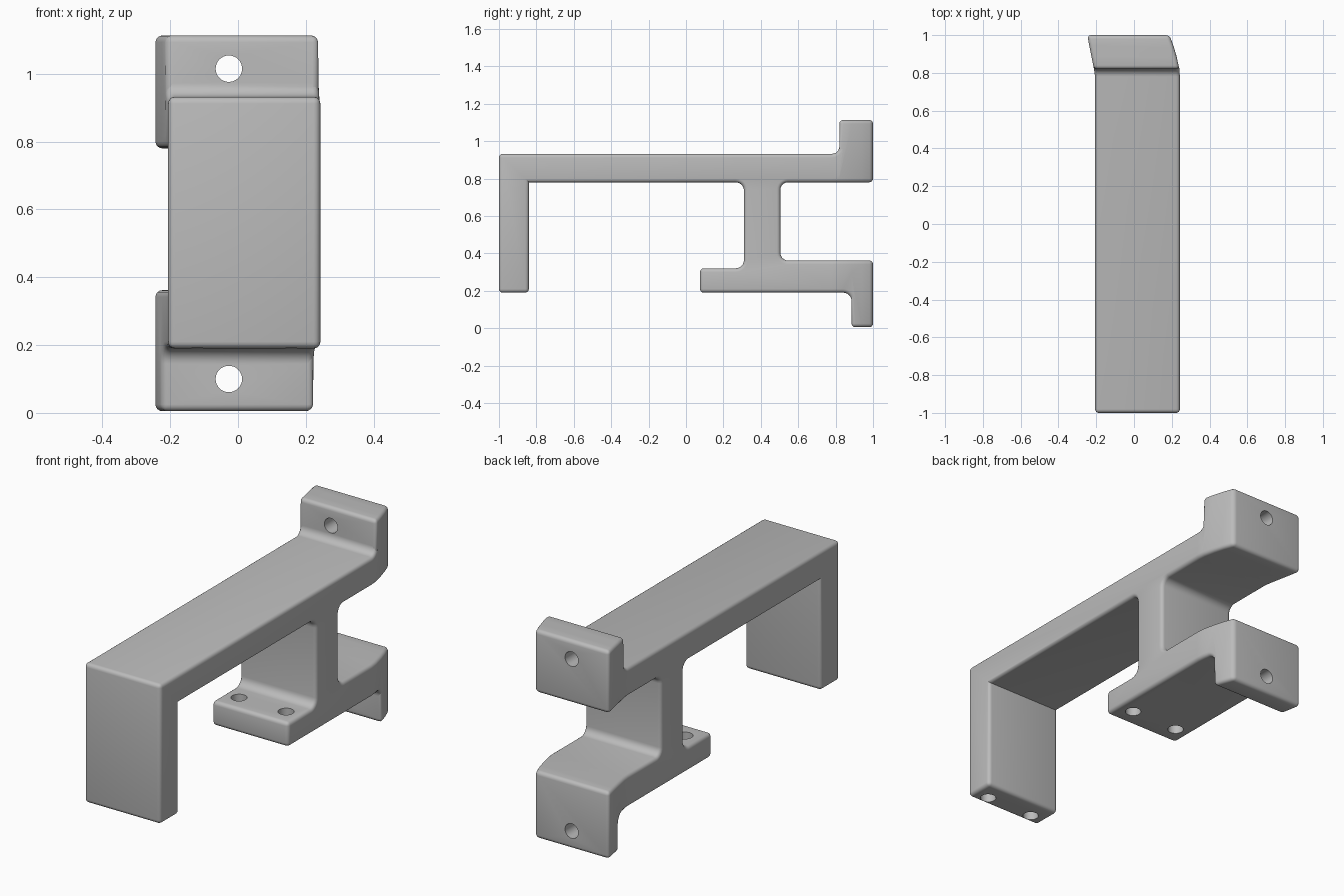
import bpy, bmesh, math
from mathutils import Vector

cube = bpy.data.objects.get("Cube")
if cube:
    bpy.data.objects.remove(cube, do_unlink=True)

# Side profile as (y, z, fillet radius); inner corners carry the fillets
PROFILE = [
    (-1.0, 0.19, 0), (-0.84, 0.19, 0), (-0.84, 0.78, 0), (0.31, 0.78, 0.045),
    (0.31, 0.32, 0.045), (0.075, 0.32, 0), (0.075, 0.19, 0), (0.885, 0.19, 0.045),
    (0.885, 0.005, 0), (1.0, 0.005, 0), (1.0, 0.362, 0), (0.505, 0.362, 0.04),
    (0.505, 0.78, 0.04), (1.0, 0.78, 0), (1.0, 1.113, 0), (0.82, 1.113, 0),
    (0.82, 0.932, 0.04), (-1.0, 0.932, 0),
]
# Plan outline as (y, low x, high x); the mounting end sweeps sideways
STATIONS = [
    (-1.0, -0.206, 0.243), (0.78, -0.206, 0.243), (0.82, -0.212, 0.24),
    (0.885, -0.225, 0.226), (0.94, -0.236, 0.21), (1.0, -0.247, 0.188),
]


def rounded(points, steps=6):
    out = []
    for i, (y, z, r) in enumerate(points):
        p = Vector((y, z))
        if not r:
            out.append(p)
            continue
        a = (Vector(points[i - 1][:2]) - p).normalized() * r
        b = (Vector(points[(i + 1) % len(points)][:2]) - p).normalized() * r
        for k in range(steps + 1):
            t = k / steps * math.pi / 2
            out.append(p + a * (1 - math.sin(t)) + b * (1 - math.cos(t)))
    return out


def plan_x(y, side):
    for s, e in zip(STATIONS, STATIONS[1:]):
        if y <= e[0] + 1e-5:
            t = (y - s[0]) / (e[0] - s[0])
            return s[side] + (e[side] - s[side]) * t
    return STATIONS[-1][side]


# Bracket body: extruded profile, cut at the stations and bent to the plan
bm = bmesh.new()
face = bm.faces.new([bm.verts.new((-1, p.x, p.y)) for p in rounded(PROFILE)])
ext = bmesh.ops.extrude_face_region(bm, geom=[face])
for v in ext["geom"]:
    if isinstance(v, bmesh.types.BMVert):
        v.co.x = 1
for station in STATIONS[1:-1]:
    bmesh.ops.bisect_plane(bm, geom=bm.verts[:] + bm.edges[:] + bm.faces[:], dist=1e-5,
                           plane_co=(0, station[0], 0), plane_no=(0, 1, 0))
for v in bm.verts:
    v.co.x = plan_x(v.co.y, 1 if v.co.x < 0 else 2)
bmesh.ops.recalc_face_normals(bm, faces=bm.faces)

# Rounded outer edges
bm.normal_update()
outer = [e for e in bm.edges if e.is_manifold
         and e.calc_face_angle_signed() > math.radians(40)]
bmesh.ops.bevel(bm, geom=outer, offset=0.02, offset_type='OFFSET', segments=4,
                profile=0.5, affect='EDGES', clamp_overlap=False)
mesh = bpy.data.meshes.new("bracket")
bm.to_mesh(mesh)
bm.free()
bracket = bpy.data.objects.new("bracket", mesh)
bpy.context.collection.objects.link(bracket)

mat = bpy.data.materials.new("plain grey")
mat.use_nodes = True
grey = (0.5, 0.5, 0.5, 1)
mat.diffuse_color = grey
mat.node_tree.nodes["Principled BSDF"].inputs["Base Color"].default_value = grey
mesh.materials.append(mat)


def drill(centre, radius, depth, along_y=False):
    bpy.ops.mesh.primitive_cylinder_add(
        vertices=32, radius=radius, depth=depth, location=centre,
        rotation=(math.pi / 2 if along_y else 0, 0, 0))
    cutter = bpy.context.object
    cutter.name = "hole_cutter"
    cutter.hide_render = True
    cutter.data.materials.append(mat)
    mod = bracket.modifiers.new("hole", 'BOOLEAN')
    mod.operation, mod.object, mod.solver = 'DIFFERENCE', cutter, 'EXACT'
    bpy.context.view_layer.objects.active = bracket
    bpy.ops.object.modifier_apply(modifier=mod.name)
    bpy.data.objects.remove(cutter, do_unlink=True)


# Mounting holes through the upper and lower tabs
for z in (1.015, 0.1):
    drill((-0.027, 0.92, z), 0.039, 0.4, along_y=True)
# Through holes in the foot and blind holes under the front arm
for x in (-0.12, 0.157):
    drill((x, 0.18, 0.25), 0.039, 0.3)
    drill((x, -0.948, 0.19), 0.039, 0.5)

bpy.ops.object.select_all(action='DESELECT')
bracket.select_set(True)
bpy.context.view_layer.objects.active = bracket
bpy.ops.object.shade_smooth_by_angle(angle=math.radians(35))
